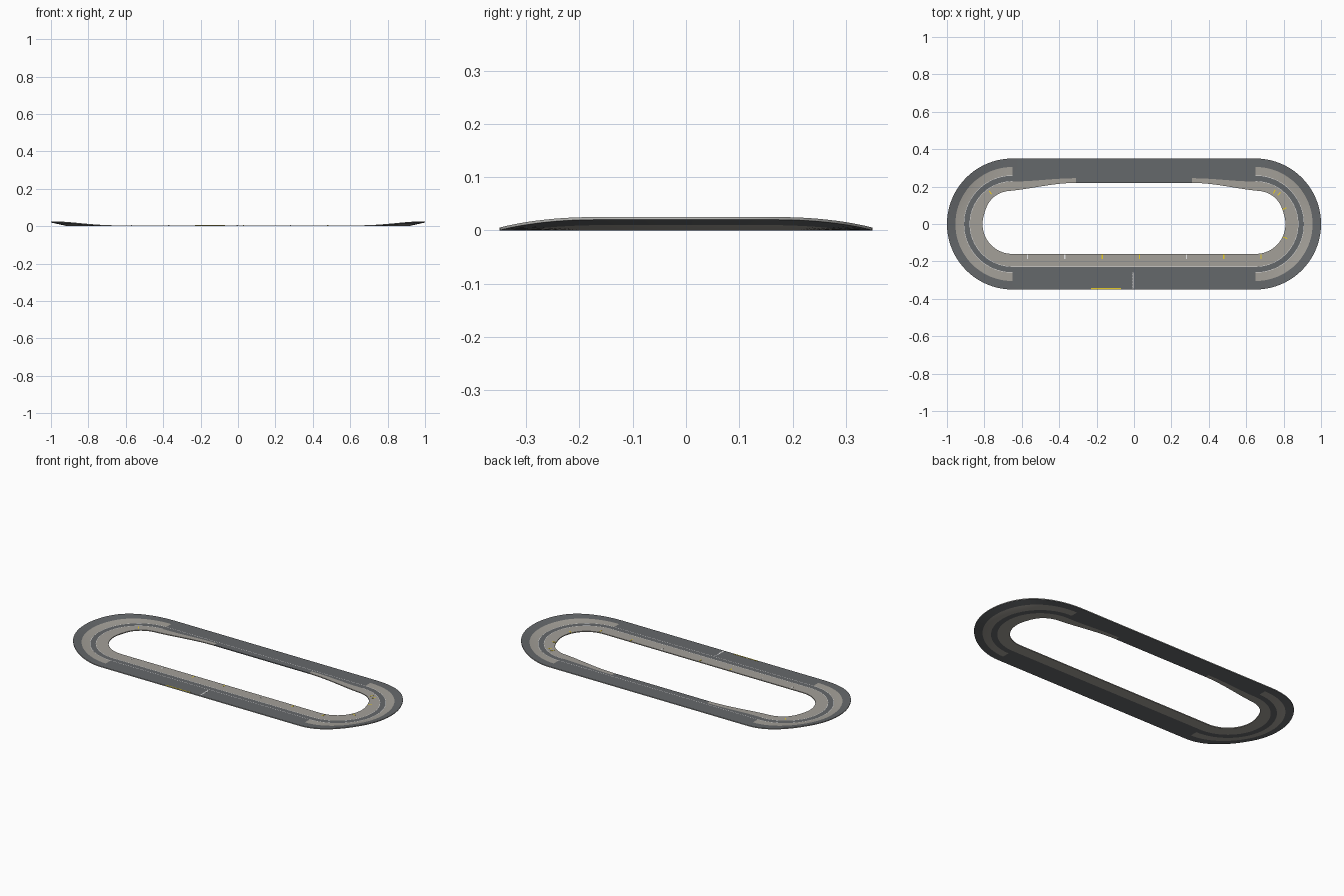
import bpy, bmesh, math

cube = bpy.data.objects.get("Cube")
if cube:
    bpy.data.objects.remove(cube)


def material(name, color):
    mat = bpy.data.materials.new(name)
    mat.use_nodes = True
    mat.diffuse_color = (*color, 1)
    mat.node_tree.nodes["Principled BSDF"].inputs["Base Color"].default_value = (*color, 1)
    return mat


MATS = [material("asphalt", (0.13, 0.138, 0.145)),
        material("concrete", (0.37, 0.352, 0.318)),
        material("white_paint", (0.85, 0.85, 0.85)),
        material("yellow_paint", (0.82, 0.62, 0.02)),
        material("pale_barrier", (0.55, 0.55, 0.53))]
ASPHALT, CONCRETE, WHITE, YELLOW, BARRIER = range(5)

HALF, OUTER, BANK_R, INNER = 0.65, 0.35, 0.26, 0.16
THICK, RISE, TAPER, LINE = 0.005, 0.02, 0.31, 0.002


def smooth(t):
    t = max(0, min(1, t))
    return t * t * (3 - 2 * t)


def finish(name, bm, mats):
    bmesh.ops.recalc_face_normals(bm, faces=bm.faces)
    mesh = bpy.data.meshes.new(name)
    bm.to_mesh(mesh)
    bm.free()
    for m in mats:
        mesh.materials.append(m)
    obj = bpy.data.objects.new(name, mesh)
    bpy.context.collection.objects.link(obj)
    return obj


# Stations around the oval: centre x, direction angle, section kind
def stations():
    arc, n = 40, 8
    out = [(-HALF + 2 * HALF * i / n, -90, "front") for i in range(n)]
    out += [(HALF, -90 + 180 * i / arc, "turn") for i in range(arc)]
    side = [HALF - (HALF - TAPER) * i / n for i in range(n)]
    out += [(x, 90, "taper") for x in side]
    out += [(TAPER, 90, "back")]
    out += [(-TAPER, 90, "taper")]
    out += [(-x, 90, "taper") for x in reversed(side[1:])]
    out += [(-HALF, 90 + 180 * i / arc, "turn") for i in range(arc)]
    return out


# Cross-section radii; the apron narrows along the back straight
def radii(x, angle):
    edge, line = INNER, 0.227
    upper = math.sin(math.radians(angle))
    if upper > 0.999:
        edge = 0.172 + 0.048 * smooth((0.75 - abs(x)) / (0.75 - TAPER))
        line += 0.018 * smooth((HALF - abs(x)) / (HALF - TAPER))
    elif upper > 0:
        edge += 0.018 * smooth((upper - 0.3) / 0.7)
    return [OUTER, 0.305, BANK_R, BANK_R - LINE, line + LINE, line, edge]


def bank(angle):
    off_end = math.degrees(math.acos(min(1, abs(math.cos(math.radians(angle))))))
    return smooth((90 - off_end) / 60)


def point(x, angle, r, z):
    a = math.radians(angle)
    return (x + r * math.cos(a), r * math.sin(a), z)


# Face colour by column across the track and section kind
def band_color(kind, col, top):
    if col == 2:
        return WHITE if top else ASPHALT
    if col == 4:
        return WHITE if top and kind in ("front", "turn") else ASPHALT
    if col == 1:
        return CONCRETE if kind == "turn" else ASPHALT
    if col == 5:
        return ASPHALT if kind == "back" else CONCRETE
    return ASPHALT


# Banked track slab with painted lines as separate face columns
def build_track():
    bm = bmesh.new()
    rows = []
    path = stations()
    for x, angle, kind in path:
        layers = []
        for lift in (THICK, 0):
            layers.append([bm.verts.new(point(x, angle, r, lift + RISE * bank(angle)
                           * max(0, r - BANK_R) / (OUTER - BANK_R)))
                           for r in radii(x, angle)])
        rows.append(layers)
    for i, (x, angle, kind) in enumerate(path):
        (t0, b0), (t1, b1) = rows[i], rows[(i + 1) % len(rows)]
        for c in range(len(t0) - 1):
            for a, b, top in ((t0, t1, True), (b0, b1, False)):
                f = bm.faces.new((a[c], b[c], b[c + 1], a[c + 1]))
                f.material_index = band_color(kind, c, top)
        for c, color in ((0, BARRIER), (-1, band_color(kind, 5, True))):
            f = bm.faces.new((t0[c], t1[c], b1[c], b0[c]))
            f.material_index = color
    obj = finish("track_surface", bm, MATS)
    bpy.context.view_layer.objects.active = obj
    obj.select_set(True)
    bpy.ops.object.shade_smooth_by_angle(angle=math.radians(25))
    obj.select_set(False)


# Thin painted plate lying on the surface
def plate(name, x, y, sx, sy, mat, turn=0):
    bm = bmesh.new()
    bmesh.ops.create_cube(bm, size=1)
    bmesh.ops.scale(bm, vec=(sx, sy, 0.001), verts=bm.verts)
    obj = finish(name, bm, [MATS[mat]])
    obj.location = (x, y, THICK + 0.0002)
    obj.rotation_euler.z = math.radians(turn)


build_track()

# Chequered start line
SQ = 0.004
for i in range(21):
    plate("start_line_check", -0.006 + SQ * (i % 2), -0.262 - SQ * i, SQ, SQ, WHITE)

# Yellow edge stripe beside the grid
plate("grid_stripe", -0.15, -0.346, 0.16, 0.006, YELLOW)

# Apron marker ticks along the front straight
for x, mat in ((-0.57, WHITE), (-0.37, WHITE), (-0.17, YELLOW), (0.03, YELLOW),
               (0.28, WHITE), (0.48, YELLOW), (0.68, YELLOW)):
    plate("apron_tick", x, -0.175, 0.006, 0.022, mat)

# Apron marker ticks in the turns
for side, angle, r in ((1, 60, 0.2), (1, 52, 0.205), (1, 28, 0.175),
                       (1, -25, 0.175), (-1, 125, 0.205)):
    x, y, _ = point(side * HALF, angle, r, 0)
    plate("turn_tick", x, y, 0.022, 0.006, YELLOW, angle)
